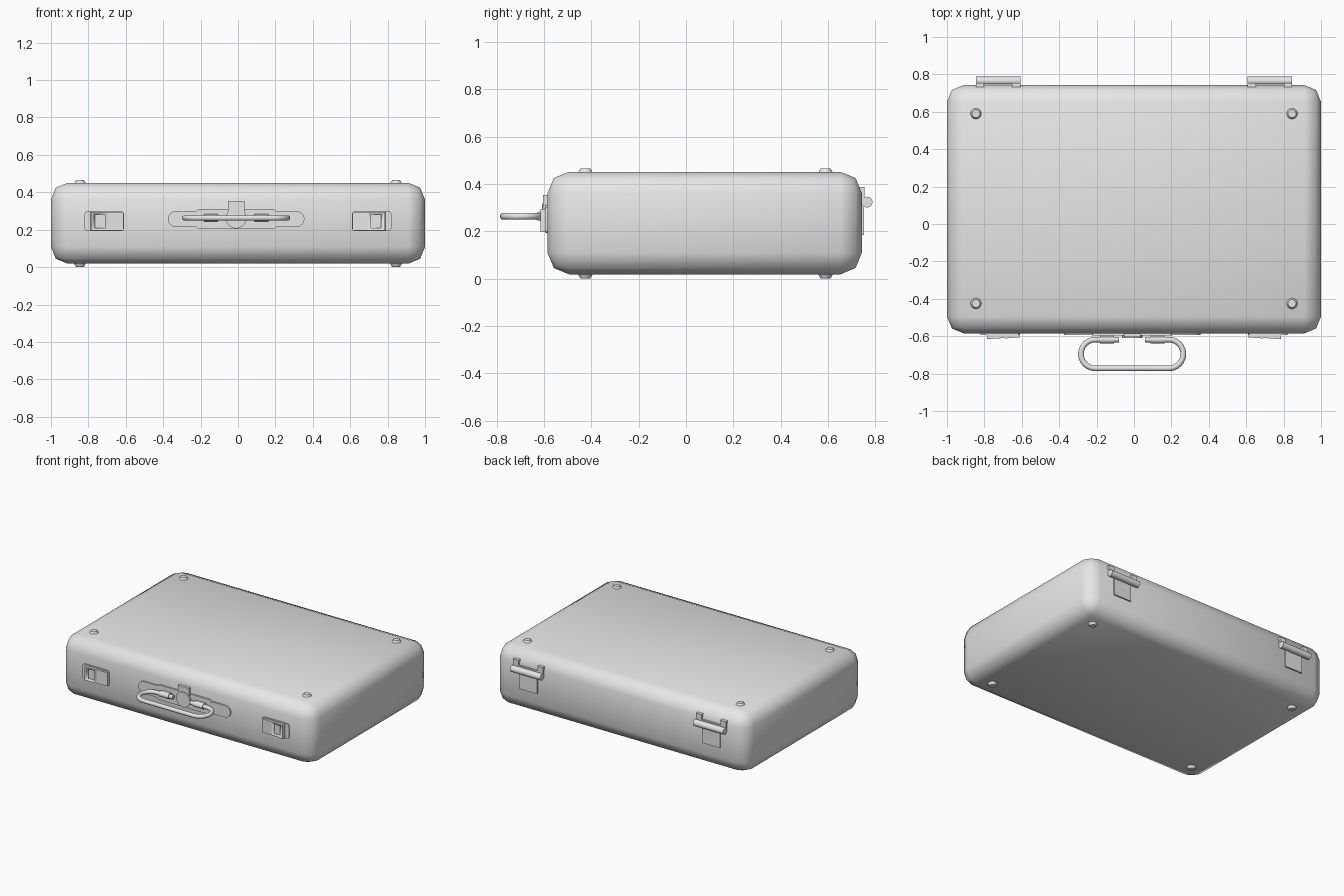
import bpy, bmesh
from math import pi, cos, sin, radians
from mathutils import Matrix, Vector

cube = bpy.data.objects.get("Cube")
if cube:
    bpy.data.objects.remove(cube)

grey = bpy.data.materials.new("plain_grey")
grey.use_nodes = True
grey.diffuse_color = (0.8, 0.8, 0.8, 1)
grey.node_tree.nodes["Principled BSDF"].inputs["Base Color"].default_value = (0.8, 0.8, 0.8, 1)


def finish(name, bm, angle=35):
    bmesh.ops.recalc_face_normals(bm, faces=bm.faces)
    mesh = bpy.data.meshes.new(name)
    bm.to_mesh(mesh)
    bm.free()
    ob = bpy.data.objects.new(name, mesh)
    bpy.context.collection.objects.link(ob)
    mesh.materials.append(grey)
    select(ob)
    bpy.ops.object.shade_smooth_by_angle(angle=radians(angle))
    return ob


def select(ob):
    bpy.ops.object.select_all(action='DESELECT')
    ob.select_set(True)
    bpy.context.view_layer.objects.active = ob


def box_mesh(lo, hi):
    lo, hi = Vector(lo), Vector(hi)
    bm = bmesh.new()
    bmesh.ops.create_cube(bm, size=1)
    for v in bm.verts:
        v.co = (lo + hi) / 2 + v.co * (hi - lo)
    return bm


def box(name, lo, hi, bevel=0.0):
    bm = box_mesh(lo, hi)
    if bevel:
        bmesh.ops.bevel(bm, geom=bm.edges[:], offset=bevel, segments=2, profile=0.5, affect='EDGES')
    return finish(name, bm)


def prism(name, outline, shift):
    """Extrude a closed outline of 3D points along a vector."""
    bm = bmesh.new()
    face = bm.faces.new([bm.verts.new(p) for p in outline])
    ext = bmesh.ops.extrude_face_region(bm, geom=[face])
    bmesh.ops.translate(bm, vec=shift, verts=[g for g in ext["geom"] if isinstance(g, bmesh.types.BMVert)])
    return finish(name, bm)


def rounded_plate(name, x0, x1, z0, z1, r, y0, y1, steps=6):
    """Upright plate with rounded corners, facing along y."""
    pts = []
    corners = [(x1 - r, z1 - r), (x0 + r, z1 - r), (x0 + r, z0 + r), (x1 - r, z0 + r)]
    for q, (cx, cz) in enumerate(corners):
        for i in range(steps + 1):
            a = pi / 2 * (q + i / steps)
            pts.append((cx + r * cos(a), y0, cz + r * sin(a)))
    return prism(name, pts, (0, y1 - y0, 0))


def rod(name, centre, r1, r2, length, axis, segs=24):
    bm = bmesh.new()
    turn = {'x': Matrix.Rotation(pi / 2, 4, 'Y'), 'y': Matrix.Rotation(pi / 2, 4, 'X'), 'z': Matrix()}[axis]
    bmesh.ops.create_cone(bm, cap_ends=True, segments=segs, radius1=r1, radius2=r2, depth=length,
                          matrix=Matrix.Translation(centre) @ turn)
    return finish(name, bm)


# Case body: softly rounded block shaded smooth all over
bm = box_mesh((-1, -0.585, 0.018), (1, 0.743, 0.451))
bmesh.ops.bevel(bm, geom=bm.edges[:], offset=0.09, segments=2, profile=0.5, affect='EDGES')
finish("case_body", bm, 180)

# Studs on the lid and feet underneath
for side, x in (("right", -0.845), ("left", 0.845)):
    for end, y in (("front", -0.425), ("back", 0.59)):
        rod(f"lid_stud_{end}_{side}", (x, y, 0.455), 0.032, 0.021, 0.02, 'z')
        rod(f"foot_{end}_{side}", (x, y, 0.01), 0.021, 0.032, 0.02, 'z')

# Handle backing plate
MID = -0.01
rounded_plate("handle_plate_ends", MID - 0.365, MID + 0.365, 0.215, 0.3, 0.042, -0.594, -0.57)
rounded_plate("handle_plate_middle", MID - 0.215, MID + 0.215, 0.203, 0.31, 0.02, -0.595, -0.57)

# Centre hasp: tab with a round lower boss
box("hasp_tab", (MID - 0.044, -0.605, 0.25), (MID + 0.044, -0.57, 0.353))
rod("hasp_boss", (MID, -0.592, 0.262), 0.055, 0.055, 0.034, 'y', 32)

# Handle: open stadium loop of round bar
GRIP_Z, CY, R, HALF = 0.263, -0.695, 0.077, 0.197
path = [(MID + 0.07, CY + R)]
path += [(MID + HALF + R * sin(pi * i / 12), CY + R * cos(pi * i / 12)) for i in range(13)]
path += [(2 * MID - x, y) for x, y in reversed(path)]
curve = bpy.data.curves.new("handle_loop", 'CURVE')
curve.dimensions = '3D'
curve.bevel_depth = 0.015
curve.bevel_resolution = 3
curve.use_fill_caps = True
spline = curve.splines.new('POLY')
spline.points.add(len(path) - 1)
for p, (x, y) in zip(spline.points, path):
    p.co = (x, y, GRIP_Z, 1)
loop = bpy.data.objects.new("handle_loop", curve)
bpy.context.collection.objects.link(loop)
curve.materials.append(grey)
select(loop)
bpy.ops.object.convert(target='MESH')
bpy.ops.object.shade_smooth_by_angle(angle=radians(50))

# Parts mirrored to each side
for side, s in (("right", -1), ("left", 1)):
    # Handle sleeve and its mount
    rod(f"handle_sleeve_{side}", (MID + s * 0.135, CY + R, GRIP_Z), 0.02, 0.02, 0.075, 'x', 16)
    box(f"handle_mount_{side}", (MID + s * 0.135 - 0.036, -0.61, 0.248), (MID + s * 0.135 + 0.036, -0.58, 0.278))

    # Latch base, and sloping lever with a window cut in it
    x0, x1 = sorted((s * 0.61, s * 0.82))
    rounded_plate(f"latch_base_{side}", x0, x1, 0.192, 0.3, 0.018, -0.594, -0.57)
    profile = [(0.613, -0.575), (0.613, -0.606), (0.69, -0.612), (0.69, -0.609), (0.785, -0.616), (0.79, -0.575)]
    lever = prism(f"latch_lever_{side}", [(s * x, y, 0.196) for x, y in profile], (0, 0, 0.098))
    x0, x1 = sorted((s * 0.71, s * 0.765))
    cutter = box("latch_cutter", (x0, -0.7, 0.208), (x1, -0.6, 0.282))
    cutter.hide_render = True
    cut = lever.modifiers.new("window", 'BOOLEAN')
    cut.operation = 'DIFFERENCE'
    cut.object = cutter
    select(lever)
    bpy.ops.object.modifier_apply(modifier=cut.name)
    bpy.data.objects.remove(cutter)

    # Hinge: barrel, hanging leaf and two ears on the lid
    hx = s * 0.726
    rod(f"hinge_barrel_{side}", (hx, 0.765, 0.323), 0.023, 0.023, 0.238, 'x')
    box(f"hinge_lower_leaf_{side}", (hx - 0.07, 0.73, 0.185), (hx + 0.07, 0.753, 0.323))
    box(f"hinge_upper_leaf_{side}", (hx - 0.119, 0.73, 0.31), (hx + 0.119, 0.752, 0.352))
    for k, ex in (("inner", hx - s * 0.097), ("outer", hx + s * 0.097)):
        box(f"hinge_ear_{k}_{side}", (ex - 0.022, 0.73, 0.323), (ex + 0.022, 0.755, 0.387))
